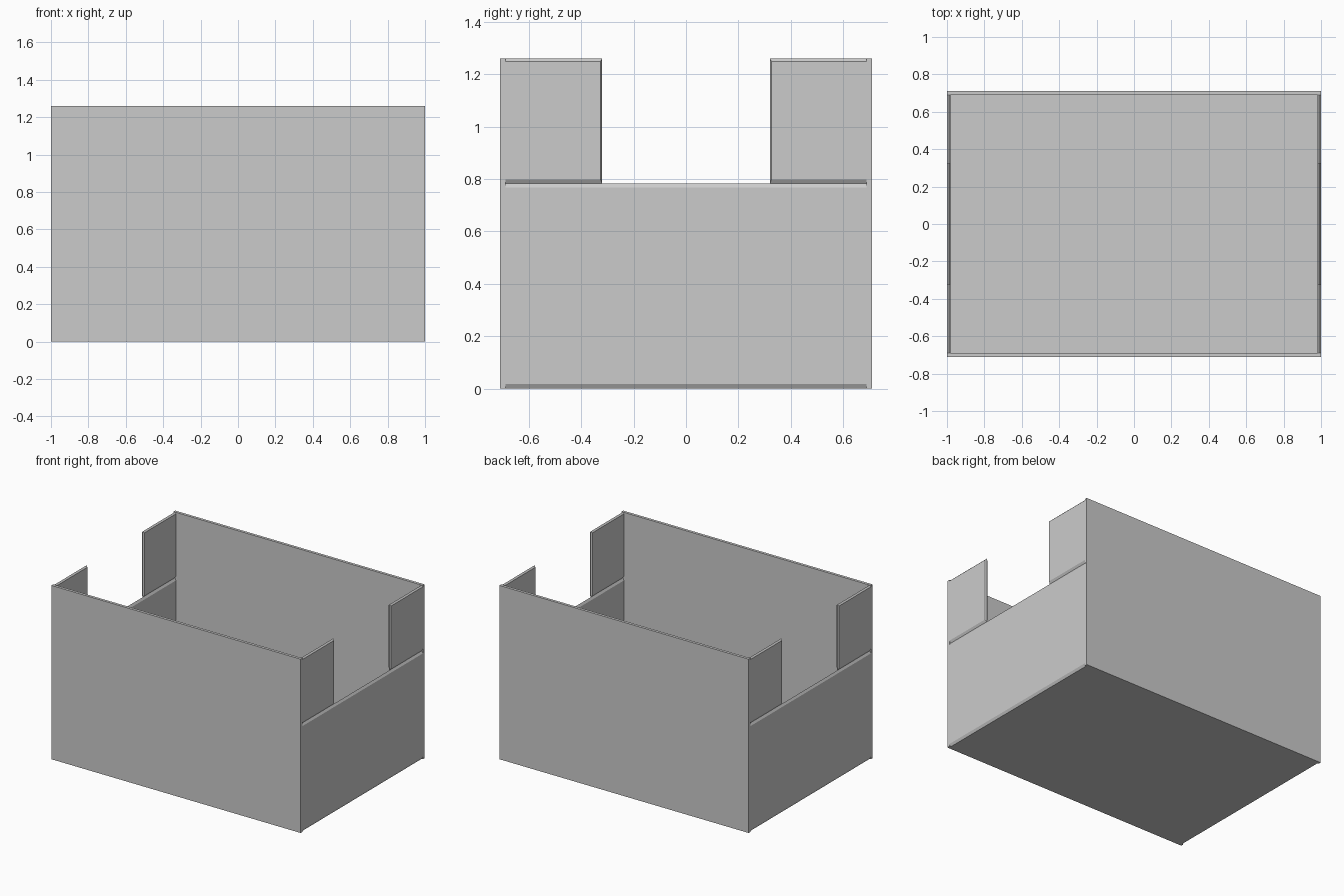
import bpy, bmesh

if "Cube" in bpy.data.objects:
    bpy.data.objects.remove(bpy.data.objects["Cube"])

W, D, H, T = 1.0, 0.71, 1.26, 0.02   # half width, half depth, height, wall thickness
NOTCH_Y, NOTCH_Z = 0.32, 0.783


def loft(name, loops):
    """Closed solid through a list of four-cornered loops."""
    bm = bmesh.new()
    rings = [[bm.verts.new(p) for p in loop] for loop in loops]
    for a, b in zip(rings, rings[1:]):
        for i in range(4):
            j = (i + 1) % 4
            bm.faces.new((a[i], a[j], b[j], b[i]))
    bm.faces.new(rings[0])
    bm.faces.new(rings[-1])
    bmesh.ops.recalc_face_normals(bm, faces=bm.faces[:])
    me = bpy.data.meshes.new(name)
    bm.to_mesh(me)
    bm.free()
    ob = bpy.data.objects.new(name, me)
    bpy.context.collection.objects.link(ob)


def rect_yz(x, y0, y1, z0, z1):
    return [(x, y0, z0), (x, y1, z0), (x, y1, z1), (x, y0, z1)]


def box(name, x0, x1, y0, y1, z0, z1):
    loft(name, [rect_yz(x, y0, y1, z0, z1) for x in (x0, x1)])


def side_panel(name, side, y0, y1, z0, z1, cy, cz0, cz1):
    """Thin panel with chamfered edges meeting in a ridge."""
    inset = (y0 + cy, y1 - cy, z0 + cz0, z1 - cz1)
    loft(name, [rect_yz(side * (W - T), *inset),
                rect_yz(side * (W - T / 2), y0, y1, z0, z1),
                rect_yz(side * W, *inset)])


# Floor
box("floor", -W + T / 2, W - T / 2, -D + T / 2, D - T / 2, 0, T)

# Long front and back walls
box("front_wall", -W, W, -D, -D + T, 0, H)
box("back_wall", -W, W, D - T, D, 0, H)

# Low end walls, with an upright return at each corner
for side, label in ((-1, "left"), (1, "right")):
    side_panel(label + "_lower_wall", side, -D, D, 0, NOTCH_Z, 0.008, 0.018, 0.016)
    side_panel(label + "_front_return", side, -D, -NOTCH_Y, NOTCH_Z, H, 0.007, 0.016, 0.01)
    side_panel(label + "_back_return", side, NOTCH_Y, D, NOTCH_Z, H, 0.007, 0.016, 0.01)
